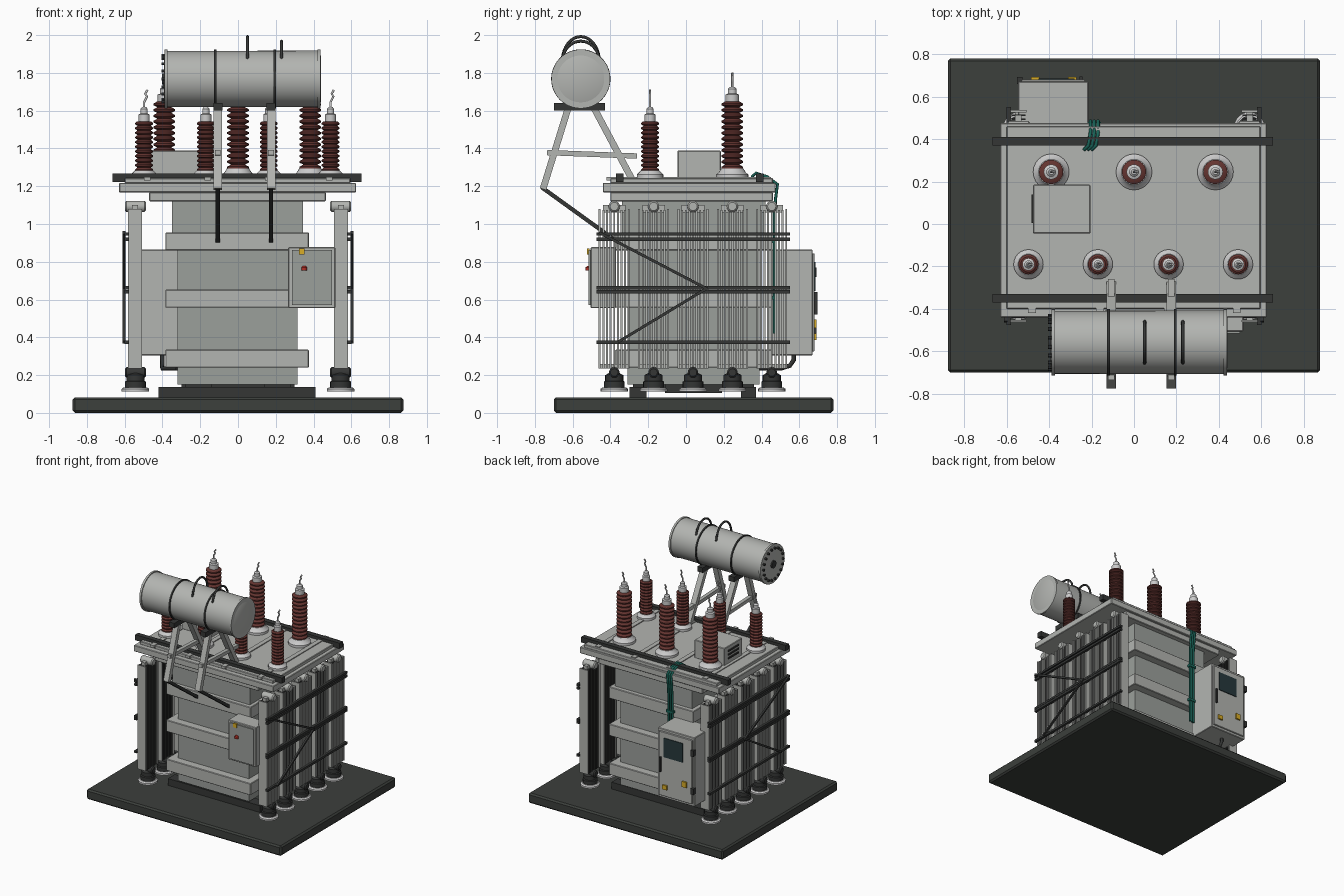
import bpy, bmesh, math
from mathutils import Vector, Matrix

if "Cube" in bpy.data.objects:
    bpy.data.objects.remove(bpy.data.objects["Cube"])


def material(name, c):
    m = bpy.data.materials.new(name)
    m.diffuse_color = (*c, 1)
    m.use_nodes = True
    m.node_tree.nodes["Principled BSDF"].inputs["Base Color"].default_value = m.diffuse_color
    return m


DARK = material("dark", (0.035, 0.037, 0.036))
BASE = material("base_dark", (0.045, 0.05, 0.045))
TANK = material("tank_grey", (0.33, 0.35, 0.33))
GREY = material("paint_grey", (0.45, 0.46, 0.44))
WHITE = material("light_grey", (0.6, 0.61, 0.6))
RED = material("porcelain", (0.13, 0.035, 0.03))
GREEN = material("green", (0.01, 0.13, 0.1))
YELLOW = material("yellow", (0.7, 0.42, 0.02))
BUTTON = material("red", (0.45, 0.03, 0.02))
GLASS = material("glass", (0.02, 0.04, 0.045))


def finish(name, bm, mat, bevel=0.0, smooth=False):
    me = bpy.data.meshes.new(name)
    bmesh.ops.recalc_face_normals(bm, faces=bm.faces)
    bm.to_mesh(me)
    bm.free()
    ob = bpy.data.objects.new(name, me)
    bpy.context.collection.objects.link(ob)
    me.materials.append(mat)
    if bevel:
        mod = ob.modifiers.new("bevel", "BEVEL")
        mod.width, mod.segments = bevel, 1
    if smooth:
        bpy.ops.object.select_all(action='DESELECT')
        ob.select_set(True)
        bpy.context.view_layer.objects.active = ob
        bpy.ops.object.shade_smooth_by_angle(angle=math.radians(35))
    return ob


def boxes(name, mat, *items, bevel=0.0):
    """Each item is (x0, x1, y0, y1, z0, z1)."""
    bm = bmesh.new()
    for x0, x1, y0, y1, z0, z1 in items:
        m = Matrix.Translation(((x0 + x1) / 2, (y0 + y1) / 2, (z0 + z1) / 2))
        bmesh.ops.create_cube(bm, size=1, matrix=m @ Matrix.Diagonal((x1 - x0, y1 - y0, z1 - z0, 1)))
    return finish(name, bm, mat, bevel)


def bars(name, mat, items, w, h):
    """Rectangular bars between point pairs, w wide along x."""
    bm = bmesh.new()
    for p, q in items:
        p, q = Vector(p), Vector(q)
        d = (q - p).normalized()
        side = Vector((1, 0, 0))
        m = Matrix((side, d.cross(side), d)).transposed().to_4x4()
        m = Matrix.Translation((p + q) / 2) @ m @ Matrix.Diagonal((w, h, (q - p).length, 1))
        bmesh.ops.create_cube(bm, size=1, matrix=m)
    return finish(name, bm, mat)


def lathe(name, mat, profile, places, axis='Z', n=24):
    """Spin an (r, h) profile about z, or about x when axis is X."""
    bm = bmesh.new()
    for place in places:
        rings = []
        for r, h in profile:
            ring = []
            for i in range(n):
                a = 2 * math.pi * i / n
                c, s = r * math.cos(a), r * math.sin(a)
                v = Vector((c, s, h)) if axis == 'Z' else Vector((h, c, s))
                ring.append(bm.verts.new(v + Vector(place)))
            rings.append(ring)
        for a, b in zip(rings, rings[1:]):
            for i in range(n):
                bm.faces.new((a[i], a[(i + 1) % n], b[(i + 1) % n], b[i]))
        bm.faces.new(rings[0])
        bm.faces.new(rings[-1])
    return finish(name, bm, mat, smooth=True)


def tube(name, mat, paths, r):
    cu = bpy.data.curves.new(name, 'CURVE')
    cu.dimensions, cu.bevel_depth, cu.bevel_resolution, cu.use_fill_caps = '3D', r, 2, True
    for pts in paths:
        s = cu.splines.new('POLY')
        s.points.add(len(pts) - 1)
        for p, co in zip(s.points, pts):
            p.co = (*co, 1)
    ob = bpy.data.objects.new(name, cu)
    bpy.context.collection.objects.link(ob)
    cu.materials.append(mat)


# Plinth and skids
boxes("plinth", BASE, (-.875, .875, -.70, .78, 0, .082), bevel=.012)
boxes("skids", DARK, (-.42, .41, -.30, -.21, .08, .137), (-.42, .41, .29, .37, .08, .137),
      (-.30, .30, -.11, .19, .105, .15), (-.28, -.14, -.28, .36, .13, .152), (.14, .28, -.28, .36, .13, .152))

# Tank, ribs, flanges and cover
boxes("tank", TANK, (-.32, .315, -.31, .39, .15, .96), (-.35, .345, -.34, .42, .94, 1.13))
boxes("tank_ribs", GREY, *[(-.385, .375, -.375, .455, z, z + .095) for z in (.24, .557, .86)], bevel=.004)
boxes("tank_flange", GREY, (-.47, .465, -.40, .46, 1.12, 1.168), bevel=.004)
boxes("cover", GREY, (-.63, .625, -.44, .475, 1.168, 1.218), (-.60, .595, -.40, .46, 1.215, 1.243), bevel=.004)
boxes("cover_strips", GREY, *[(x - .018, x + .018, -.42, .45, 1.23, 1.25) for x in (-.48, -.16, .16, .483)])
boxes("cover_beams", DARK, (-.665, .655, -.37, -.33, 1.222, 1.267), (-.665, .655, .37, .41, 1.222, 1.267))
lugs = [(x - .018, x + .018, y - .012, y + .012, 1.222, 1.245)
        for x in (-.48, -.16, .16, .483) for y in (-.38, .42)]
boxes("cover_clips", WHITE, *lugs)

# Radiator banks on both sides
ys = [-.38 + .2085 * i for i in range(5)]
for s, side in ((-1, "left"), (1, "right")):
    def sx(a, b):
        return (a, b) if s > 0 else (-b, -a)
    fins, tips, ends = [], [], []
    for y in ys:
        for i in range(9):
            f = y - .077 + i * .154 / 8
            if i in (0, 8):
                ends.append((*sx(.507, .582), f - .005, f + .005, .235, 1.08))
            else:
                fins.append((*sx(.51, .577), f - .004, f + .004, .235, 1.075))
                tips.append((*sx(.577, .581), f - .005, f + .005, .235, 1.075))
        ends.append((*sx(.53, .56), y - .06, y + .06, 1.06, 1.10))
        ends.append((*sx(.53, .56), y - .077, y + .077, .235, .26))
    boxes(side + "_radiator_fins", DARK, *fins)
    boxes(side + "_radiator_fin_edges", GREY, *tips)
    boxes(side + "_radiator_end_plates", GREY, *ends)
    lathe(side + "_radiator_top_headers", GREY, [(.022, -.055), (.03, -.047), (.03, .047), (.022, .055)],
          [(s * .543, y, 1.093) for y in ys], 'X', 16)
    lathe(side + "_radiator_bottom_headers", DARK, [(.02, -.055), (.028, -.047), (.028, .047), (.02, .055)],
          [(s * .543, y, .214) for y in ys], 'X', 16)
    lathe(side + "_radiator_valves", DARK, [(.055, .132), (.055, .165), (.048, .17), (.048, .2), (.02, .215)],
          [(s * .543, y, 0) for y in ys], n=20)
    lathe(side + "_radiator_feet", WHITE, [(.073, .113), (.073, .127), (.062, .135)],
          [(s * .543, y, 0) for y in ys], n=20)
    # Clamping rails and diagonal ties
    boxes(side + "_radiator_rails", DARK,
          *[(*sx(.578, .60), -.475, .55, z - .009, z + .009) for z in (.947, .92, .662, .642, .375)])
    x = s * .604
    bars(side + "_radiator_ties", DARK, [((x, -.46, .955), (x, .115, .655)), ((x, .115, .662), (x, -.36, .375))],
         .015, .015)

# Bushings: finned porcelain, flange, cap and terminal hook
for name, xs, y, R, r, z0, z1, n, fl, top in (
        ("high_voltage", (-.39, 0, .383), .245, .057, .038, 1.285, 1.65, 12, .085, 1.80),
        ("low_voltage", (-.497, -.17, .163, .49), -.19, .047, .036, 1.275, 1.545, 11, .07, 1.71)):
    at = [(x, y, 0) for x in xs]
    p, prof = (z1 - z0) / n, []
    for i in range(n):
        z = z0 + i * p
        prof += [(r, z), (R, z + p * .3), (R, z + p * .6), (r, z + p * .95)]
    lathe(name + "_porcelain", RED, prof, at)
    lathe(name + "_flanges", WHITE, [(fl, 1.24), (fl, 1.262), (fl * .85, 1.272), (fl * .7, z0 + .008)], at)
    c = R * .62
    lathe(name + "_caps", WHITE, [(c, z1 - .005), (c, z1 + .035), (c * .65, z1 + .04), (c * .65, z1 + .065),
                                  (c * .35, z1 + .075)], at, n=20)
    z = z1 + .07
    tube(name + "_terminals", WHITE, [[(x, y, z), (x, y, z + .03), (x + .015, y, (z + top) / 2 + .012),
                                       (x + .006, y, top - .02), (x + .018, y, top)] for x in xs], .006)

# Conservator drum along x
C = (0, -.557, 1.768)
lathe("conservator", GREY, [(.10, -.392), (.148, -.385), (.15, .425), (.12, .44)], [C], 'X', 48)
lathe("conservator_rims", GREY, [(.156, -.008), (.156, .008)], [(-.38, *C[1:]), (.43, *C[1:])], 'X', 48)
lathe("conservator_bands", DARK, [(.157, -.006), (.157, .006)], [(-.12, *C[1:]), (.195, *C[1:])], 'X', 48)
lathe("conservator_end_bolts", DARK, [(.009, -.014), (.009, .01)],
      [(-.39, C[1] + .125 * math.cos(a), C[2] + .125 * math.sin(a))
       for a in [math.tau * i / 18 for i in range(18)]], 'X', 6)
lathe("conservator_end_gauge", DARK, [(.03, -.012), (.03, .01)], [(-.39, *C[1:])], 'X', 20)
tube("conservator_lifting_loops", DARK,
     [[(x, C[1] + .098 * math.cos(a), 1.86 + (h - 1.86) * math.sin(a)) for a in
       [math.pi * i / 20 for i in range(21)]] for x, h in ((.05, 1.992), (.23, 1.968))], .008)

# Conservator frames
legs, ties, struts, saddles = [], [], [], []
for x in (-.107, .175):
    legs += [((x, -.625, 1.61), (x, -.757, 1.185)), ((x, -.485, 1.61), (x, -.285, 1.235))]
    ties.append(((x, -.735, 1.378), (x, -.26, 1.36)))
    struts.append(((x, -.765, 1.195), (x, -.37, .91)))
    saddles.append((x - .024, x + .024, -.70, -.43, 1.60, 1.64))
bars("conservator_legs", GREY, legs, .045, .035)
bars("conservator_cross_ties", GREY, ties, .03, .028)
bars("conservator_struts", DARK, struts, .022, .022)
boxes("conservator_saddles", DARK, *saddles)

# Relay box on the cover with louvres
boxes("relay_box", GREY, (-.475, -.205, -.045, .185, 1.24, 1.388), bevel=.004)
boxes("relay_box_louvres", DARK, *[(-.482, -.47, .005, .14, z, z + .013) for z in (1.285, 1.315, 1.345)])

# Front control box
boxes("control_box", GREY, (.265, .515, -.505, -.37, .555, .877), bevel=.004)
boxes("control_box_door", TANK, (.285, .498, -.515, -.50, .57, .862))
boxes("control_box_label", YELLOW, (.322, .353, -.523, -.51, .838, .87))
lathe("control_box_button", BUTTON, [(.015, -.012), (.015, .006), (.008, .012)], [(.35, -.516, .765)], n=16)

# Rear cabinet
boxes("rear_cabinet", GREY, (-.545, -.215, .43, .67, .305, .865), bevel=.004)
boxes("rear_cabinet_door", GREY, (-.53, -.23, .665, .68, .325, .845), bevel=.003)
boxes("rear_cabinet_window", GLASS, (-.45, -.28, .675, .686, .645, .80))
boxes("rear_cabinet_labels", YELLOW, (-.485, -.445, .675, .692, .45, .495), (-.31, -.27, .675, .692, .385, .42))
boxes("rear_cabinet_hardware", DARK, (-.257, -.243, .675, .695, .52, .64), (-.55, -.525, .66, .692, .41, .46),
      (-.55, -.525, .66, .692, .72, .77))
tube("cabinet_conduit", DARK, [[(-.40, .57, .32), (-.40, .57, .28), (-.40, .55, .25), (-.40, .50, .235),
                                (-.32, .38, .235)]], .012)

# Green cables from the cover down the rear of the tank
tube("green_cables", GREEN, [[(x - .03, .35, 1.25), (x - .01, .37, 1.27), (x, .43, 1.25), (x, .485, 1.21),
                              (x, .475, 1.14), (x, .468, 1.05), (x, .468, .42)]
                             for x in (-.205, -.187, -.169)], .008)
boxes("cable_clips", GREEN, *[(-.218, -.156, .45, .48, z, z + .02) for z in (.60, .90)])
